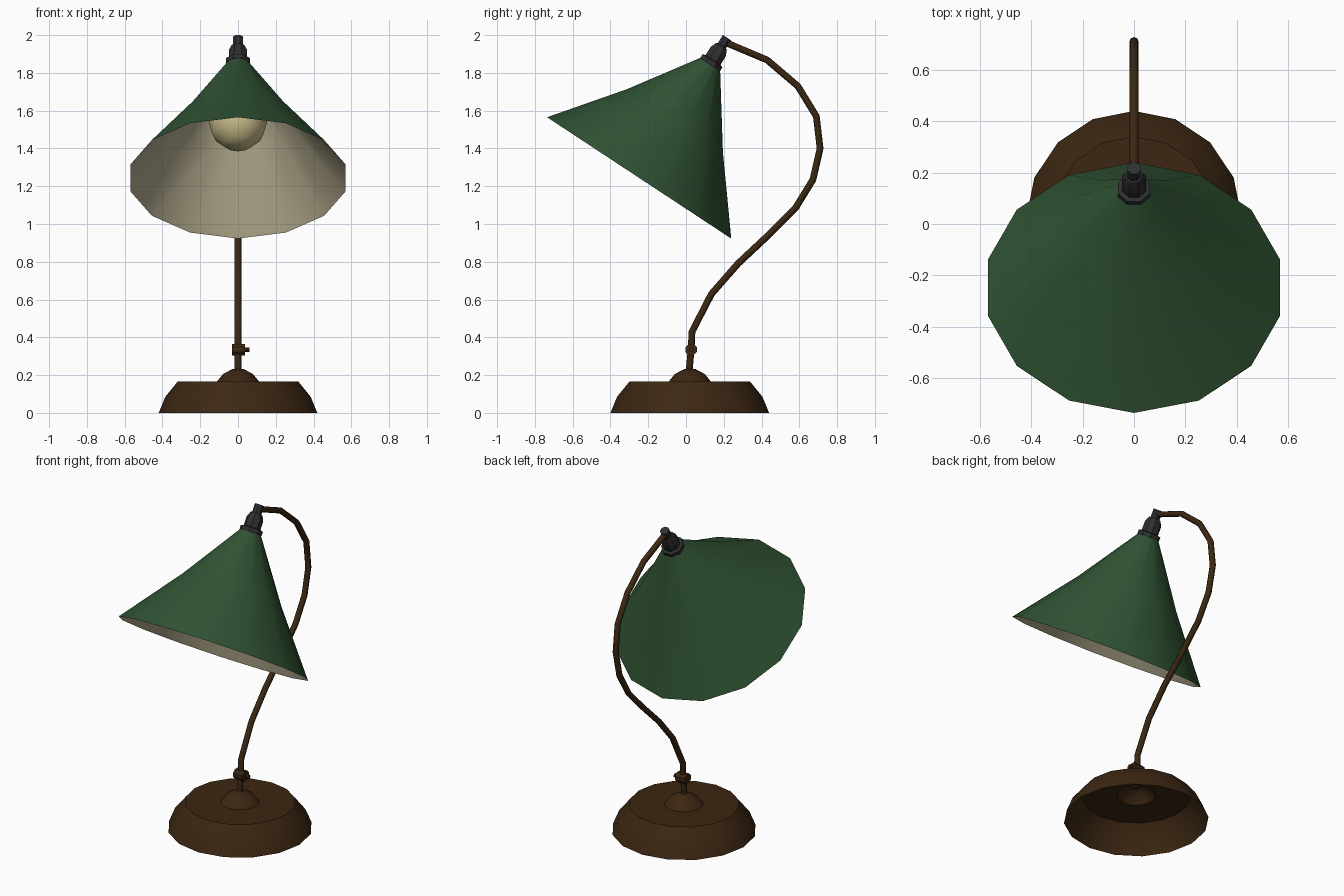
import bpy, bmesh, math
from mathutils import Matrix, Vector

if "Cube" in bpy.data.objects:
    bpy.data.objects.remove(bpy.data.objects["Cube"])


def material(name, rgb):
    m = bpy.data.materials.new(name)
    m.diffuse_color = (*rgb, 1)
    m.use_nodes = True
    m.node_tree.nodes["Principled BSDF"].inputs["Base Color"].default_value = m.diffuse_color
    return m


BROWN = material("dark bronze", (0.045, 0.020, 0.006))
GREEN = material("shade green", (0.030, 0.088, 0.034))
CREAM = material("cream lining", (0.46, 0.41, 0.27))
BULB = material("warm bulb", (0.58, 0.50, 0.25))
GREY = material("socket grey", (0.028, 0.028, 0.031))


def lathe(name, profile, sides, mats, matrix, start=0.0, mat_rule=None):
    """Revolve (radius, height) points, then place with a matrix."""
    bm = bmesh.new()
    rings = []
    for r, h in profile:
        rings.append([bm.verts.new((r * math.cos(start + math.tau * k / sides),
                                    r * math.sin(start + math.tau * k / sides), h))
                      for k in range(sides)])
    for i in range(len(rings) - 1):
        for k in range(sides):
            n = (k + 1) % sides
            f = bm.faces.new((rings[i][k], rings[i][n], rings[i + 1][n], rings[i + 1][k]))
            f.material_index = mat_rule(i) if mat_rule else 0
    bmesh.ops.remove_doubles(bm, verts=bm.verts, dist=1e-5)
    bm.transform(matrix)
    me = bpy.data.meshes.new(name)
    bm.to_mesh(me)
    bm.free()
    for m in mats:
        me.materials.append(m)
    ob = bpy.data.objects.new(name, me)
    bpy.context.collection.objects.link(ob)
    bpy.ops.object.select_all(action='DESELECT')
    ob.select_set(True)
    bpy.context.view_layer.objects.active = ob
    bpy.ops.object.shade_smooth_by_angle(angle=math.radians(35))
    return ob


# base: open shell with a small dome on top
lathe("base", [(0.42, 0), (0.385, 0.085), (0.32, 0.165), (0.112, 0.165),
               (0.08, 0.205), (0.03, 0.232), (0, 0.235)],
      16, [BROWN], Matrix.Translation((0, 0.02, 0)))

# curved arm
path = [(0.016, 0.215), (0.027, 0.335), (0.032, 0.43), (0.135, 0.63), (0.275, 0.79),
        (0.43, 0.935), (0.58, 1.085), (0.672, 1.235), (0.71, 1.40), (0.69, 1.57),
        (0.592, 1.73), (0.43, 1.868), (0.20, 1.965)]
cu = bpy.data.curves.new("arm", 'CURVE')
cu.dimensions = '3D'
cu.bevel_depth = 0.018
cu.bevel_resolution = 2
cu.use_fill_caps = True
sp = cu.splines.new('POLY')
sp.points.add(len(path) - 1)
for p, (y, z) in zip(sp.points, path):
    p.co = (0, y, z, 1)
cu.materials.append(BROWN)
bpy.context.collection.objects.link(bpy.data.objects.new("arm", cu))

# pivot joint with side pin, turned along x
lathe("pivot_joint", [(0, -0.032), (0.033, -0.032), (0.033, 0.036), (0.013, 0.036),
                      (0.013, 0.06), (0, 0.06)], 8, [BROWN],
      Matrix.Translation((0, 0.027, 0.335)) @ Matrix.Rotation(math.pi / 2, 4, 'Y'),
      start=math.pi / 8)

# tilted frame of the lamp head, origin at the rim centre
P = Vector((0, 0.835, -0.55))
A = Vector((0, 0.55, 0.835)) - 0.023 * P
head = Matrix.Translation((0, -0.248, 1.244)) @ Matrix(
    ((1, 0, 0), (0, P.y, A.y), (0, P.z, A.z))).to_4x4()

# shade: cream inside, green outside
lathe("shade", [(0.048, 0.712), (0.297, 0.353), (0.584, 0.0), (0.304, 0.357), (0.054, 0.722)],
      14, [CREAM, GREEN], head, start=math.pi / 2, mat_rule=lambda i: 0 if i < 2 else 1)

# bulb: round with a neck
C, R = 0.35, 0.155
ball = [(R * math.sin(t), C - R * math.cos(t)) for t in
        [math.radians(a) for a in (0, 30, 60, 90, 115, 140)]]
lathe("bulb", ball + [(0.05, 0.54), (0.045, 0.69)], 12, [BULB], head)

# socket: collar, body and tip
lathe("socket", [(0, 0.708), (0.068, 0.708), (0.068, 0.732), (0.051, 0.737), (0.051, 0.79),
                 (0.036, 0.822), (0.028, 0.824), (0.028, 0.876), (0, 0.876)],
      8, [GREY], head, start=math.pi / 8)
